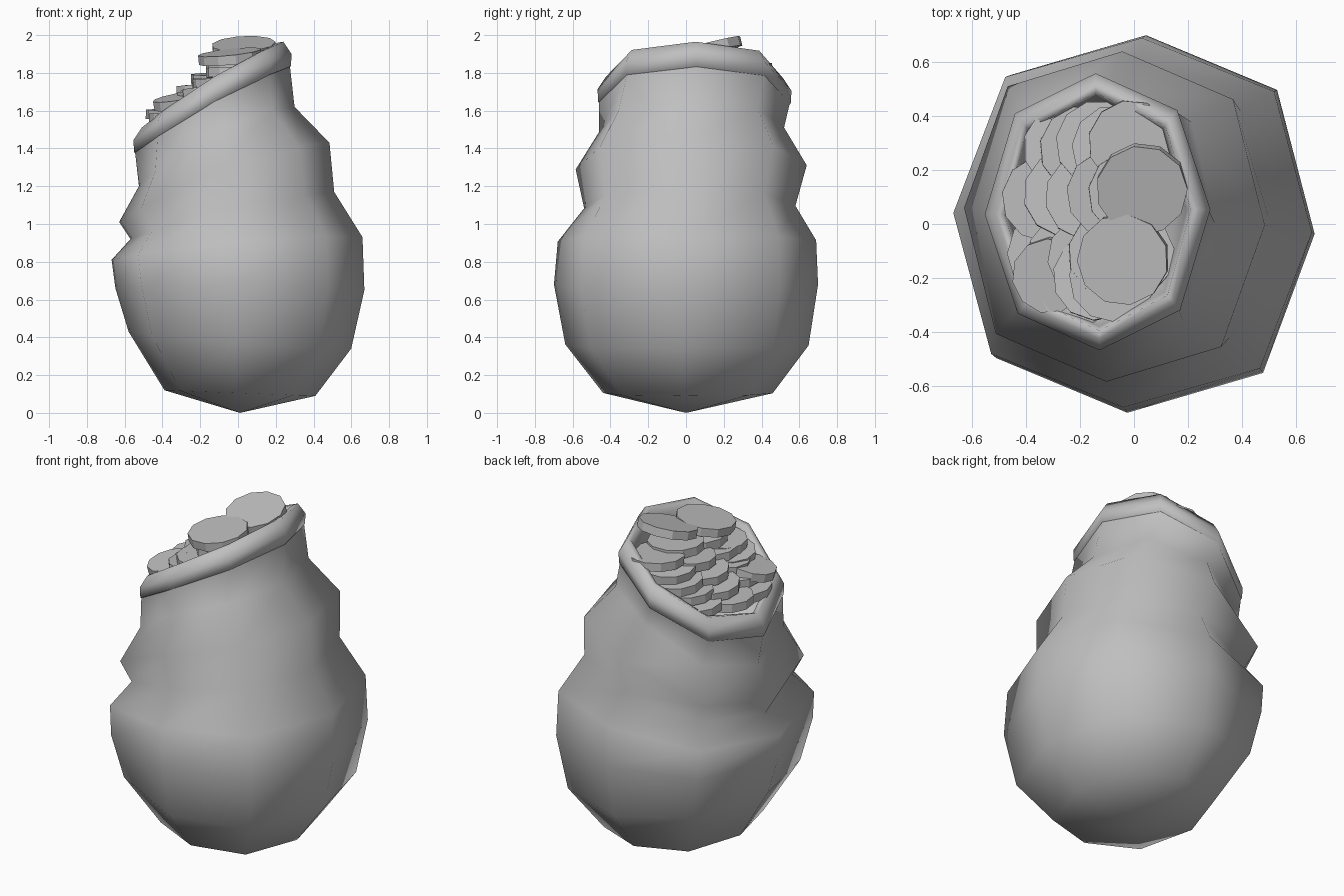
import bpy, bmesh, math, random
from mathutils import Matrix, Vector

cube = bpy.data.objects.get("Cube")
if cube:
    bpy.data.objects.remove(cube)
random.seed(4)
SIDES = 8


def material(name, value):
    mat = bpy.data.materials.new(name)
    mat.use_nodes = True
    colour = (value, value, value, 1)
    mat.diffuse_color = colour
    mat.node_tree.nodes["Principled BSDF"].inputs["Base Color"].default_value = colour
    return mat


def finish(name, bm, mat, smooth):
    bmesh.ops.recalc_face_normals(bm, faces=bm.faces)
    mesh = bpy.data.meshes.new(name)
    bm.to_mesh(mesh)
    bm.free()
    mesh.materials.append(mat)
    for p in mesh.polygons:
        p.use_smooth = smooth
    obj = bpy.data.objects.new(name, mesh)
    bpy.context.collection.objects.link(obj)


def ring(left, right, front, back, mid_z, turn, corner):
    """Tilted, slightly arched octagon; corner pushes the diagonal points out."""
    (xl, zl), (xr, zr) = left, right
    points = []
    for k in range(SIDES):
        a = math.radians(turn) + math.tau * k / SIDES
        grow = corner if k % 2 else 1
        t, s = math.cos(a) * grow, math.sin(a) * grow
        z = (zl + zr) / 2 + t * (zr - zl) / 2
        z += (mid_z - (zl + zr) / 2) * (1 - t * t)
        points.append(Vector(((xl + xr) / 2 + t * (xr - xl) / 2,
                              (back + front) / 2 + s * (back - front) / 2, z)))
    return points


def loft(bm, rings):
    loops = [[bm.verts.new(p) for p in r] for r in rings]
    for lo, hi in zip(loops, loops[1:]):
        for k in range(SIDES):
            j = (k + 1) % SIDES
            bm.faces.new((lo[k], lo[j], hi[j], hi[k]))
    return loops


def fan(bm, loop, point):
    tip = bm.verts.new(point)
    for k in range(SIDES):
        bm.faces.new((loop[k], loop[(k + 1) % SIDES], tip))


cloth = material("grey cloth", 0.52)
metal = material("grey metal", 0.52)

# Sagging sack body: left end, right end, front y, back y, middle height
body = [
    ((-0.39, 0.12), (0.41, 0.09), -0.44, 0.46, 0.105),
    ((-0.58, 0.43), (0.60, 0.34), -0.64, 0.65, 0.36),
    ((-0.65, 0.66), (0.67, 0.65), -0.70, 0.70, 0.68),
    ((-0.67, 0.81), (0.66, 0.93), -0.68, 0.69, 0.91),
    ((-0.57, 0.92), (0.51, 1.17), -0.54, 0.58, 1.09),
    ((-0.63, 1.01), (0.485, 1.43), -0.585, 0.64, 1.30),
    ((-0.525, 1.20), (0.30, 1.62), -0.46, 0.52, 1.50),
]
mouth = ring((-0.545, 1.38), (0.275, 1.835), -0.46, 0.55, 1.645, 1, 1.02)
bm = bmesh.new()
loops = loft(bm, [ring(*r, -3, 1.06) for r in body] + [mouth])
fan(bm, loops[0], (0.01, 0, 0))
finish("sack_body", bm, cloth, True)

# Rolled rim on the tilted mouth, with the inner wall and a hidden floor
centre = sum(mouth, Vector()) / SIDES
profile = [(-0.02, -0.01), (0.006, 0.0), (0.008, 0.065), (-0.035, 0.13),
           (-0.065, 0.125), (-0.08, 0.06), (-0.12, -0.2)]
rim_rings = []
for out, up in profile:
    row = []
    for p in mouth:
        radial = Vector((p.x - centre.x, p.y - centre.y, 0)).normalized()
        row.append(p + radial * out + Vector((0, 0, up)))
    rim_rings.append(row)
bm = bmesh.new()
loops = loft(bm, rim_rings)
fan(bm, loops[-1], centre - Vector((0, 0, 0.18)))
finish("rolled_rim", bm, cloth, True)


# Coins: thin eleven-sided discs
def coin(name, x, y, z, r, pitch=0, roll=0):
    bm = bmesh.new()
    place = (Matrix.Translation((x, y, z)) @ Matrix.Rotation(math.radians(pitch), 4, 'X')
             @ Matrix.Rotation(math.radians(roll), 4, 'Y')
             @ Matrix.Rotation(random.uniform(0, 1), 4, 'Z'))
    bmesh.ops.create_cone(bm, cap_ends=True, segments=11, radius1=r, radius2=r,
                          depth=0.05, matrix=place)
    finish(name, bm, metal, False)


# Stepped columns of coins climbing towards the high side of the mouth:
# count, y, first x, first z, step in x, step in z
columns = [
    (5, 0.29, -0.25, 1.60, 0.06, 0.055),
    (5, 0.10, -0.33, 1.58, 0.08, 0.063),
    (5, -0.11, -0.31, 1.56, 0.075, 0.06),
    (3, -0.21, -0.20, 1.64, 0.06, 0.055),
]
for col, (count, y, x, z, dx, dz) in enumerate(columns):
    for i in range(count):
        coin(f"coin_{col}_{i}", x + dx * i, y + random.uniform(-0.015, 0.015),
             z + dz * i, 0.16, random.uniform(-4, 4), random.uniform(-4, 2))

# Loose coins on top
coin("top_coin_back", 0.03, 0.13, 1.93, 0.17, 14, -3)
coin("top_coin_front", -0.04, -0.13, 1.885, 0.17, 6, -6)
coin("top_coin_low", -0.31, -0.19, 1.65, 0.14, 8, -10)
